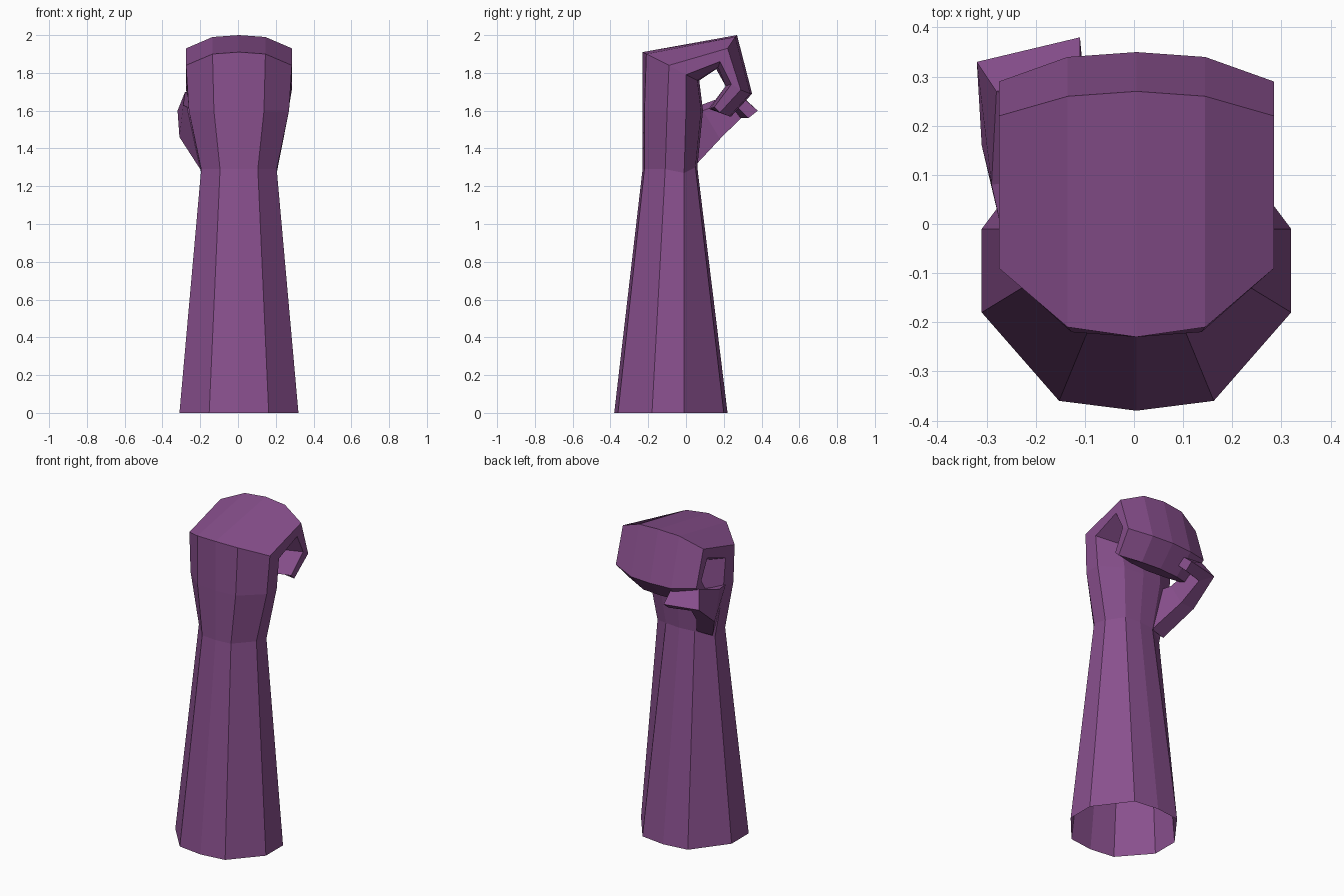
import bpy
import bmesh
from mathutils import Vector

# Remove the default cube
default_cube = bpy.data.objects.get("Cube")
if default_cube is not None:
    bpy.data.objects.remove(default_cube, do_unlink=True)


def make_material(name, colour):
    material = bpy.data.materials.new(name)
    material.use_nodes = True
    material.diffuse_color = colour
    shader = material.node_tree.nodes["Principled BSDF"]
    shader.inputs["Base Color"].default_value = colour
    return material


def finish_object(name, bm, material):
    """Turn a bmesh into a flat shaded object with outward normals."""
    bmesh.ops.recalc_face_normals(bm, faces=bm.faces)
    mesh = bpy.data.meshes.new(name)
    bm.to_mesh(mesh)
    bm.free()
    mesh.materials.append(material)
    part = bpy.data.objects.new(name, mesh)
    bpy.context.scene.collection.objects.link(part)
    return part


def bridge(bm, first, second):
    """Join two equally long rows of vertices with quads."""
    for i in range(len(first) - 1):
        bm.faces.new((first[i], first[i + 1], second[i + 1], second[i]))


purple = make_material("purple_skin", (0.25, 0.08, 0.27, 1))

# Each lengthwise profile (y, z) climbs the back of the arm, goes over the
# knuckles to the fingertips, returns inside the curl and runs down the palm side
centre_profile = [
    (-.38, 0), (-.23, 1.29), (-.23, 1.6), (-.23, 1.91),
    (.27, 2), (.35, 1.69), (.24, 1.57),
    (.12, 1.61), (.21, 1.73), (.16, 1.82),
    (.07, 1.76), (.09, 1.6), (.06, 1.3), (.22, 0)]
middle_profile = [
    (-.36, 0), (-.22, 1.29), (-.22, 1.6), (-.21, 1.9),
    (.26, 1.99), (.34, 1.69), (.23, 1.57),
    (.13, 1.61), (.21, 1.73), (.17, 1.83),
    (.06, 1.76), (.08, 1.6), (.05, 1.3), (.2, 0)]
side_profile = [
    (-.18, 0), (-.11, 1.29), (-.1, 1.6), (-.09, 1.84),
    (.22, 1.93), (.29, 1.71), (.18, 1.59),
    (.15, 1.62), (.24, 1.74), (.18, 1.86),
    (0, 1.79), (0, 1.6), (-.01, 1.27), (-.01, 0)]

# Half width of the arm at each step from the base to the fingertips
half_widths = [.315, .2, .265, .28, .28, .28, .26]
half_widths += reversed(half_widths)


def build_arm_and_fist():
    bm = bmesh.new()
    layout = [(-1, side_profile), (-.5, middle_profile), (0, centre_profile),
              (.5, middle_profile), (1, side_profile)]
    columns = []
    for spread, profile in layout:
        column = [bm.verts.new((spread * width + .005, y, z))
                  for width, (y, z) in zip(half_widths, profile)]
        columns.append(column)
    for left, right in zip(columns, columns[1:]):
        bridge(bm, left, right)
    # Close both sides, leaving the base of the arm open
    for column in (columns[0], columns[-1]):
        half = len(column) // 2
        bridge(bm, column[:half], column[:half - 1:-1])
    return finish_object("forearm_and_fist", bm, purple)


# Thumb cross-sections from wrist to tip, each ordered
# outer low, inner low, inner high, outer high
thumb_sections = [
    [(-.2, .02, 1.29), (-.1, .04, 1.3), (-.15, .02, 1.58), (-.27, -.01, 1.62)],
    [(-.31, .16, 1.46), (-.2, .18, 1.45), (-.2, .09, 1.6), (-.29, .08, 1.63)],
    [(-.32, .33, 1.6), (-.24, .29, 1.56), (-.22, .22, 1.65), (-.28, .27, 1.7)],
    [(-.11, .38, 1.6), (-.11, .33, 1.56), (-.1, .27, 1.62), (-.11, .31, 1.66)]]


def build_thumb():
    bm = bmesh.new()
    rings = [[bm.verts.new(Vector(point)) for point in section]
             for section in thumb_sections]
    for lower, upper in zip(rings, rings[1:]):
        bridge(bm, lower + lower[:1], upper + upper[:1])
    bm.faces.new(rings[0])
    bm.faces.new(rings[-1])
    return finish_object("thumb", bm, purple)


build_arm_and_fist()
build_thumb()
